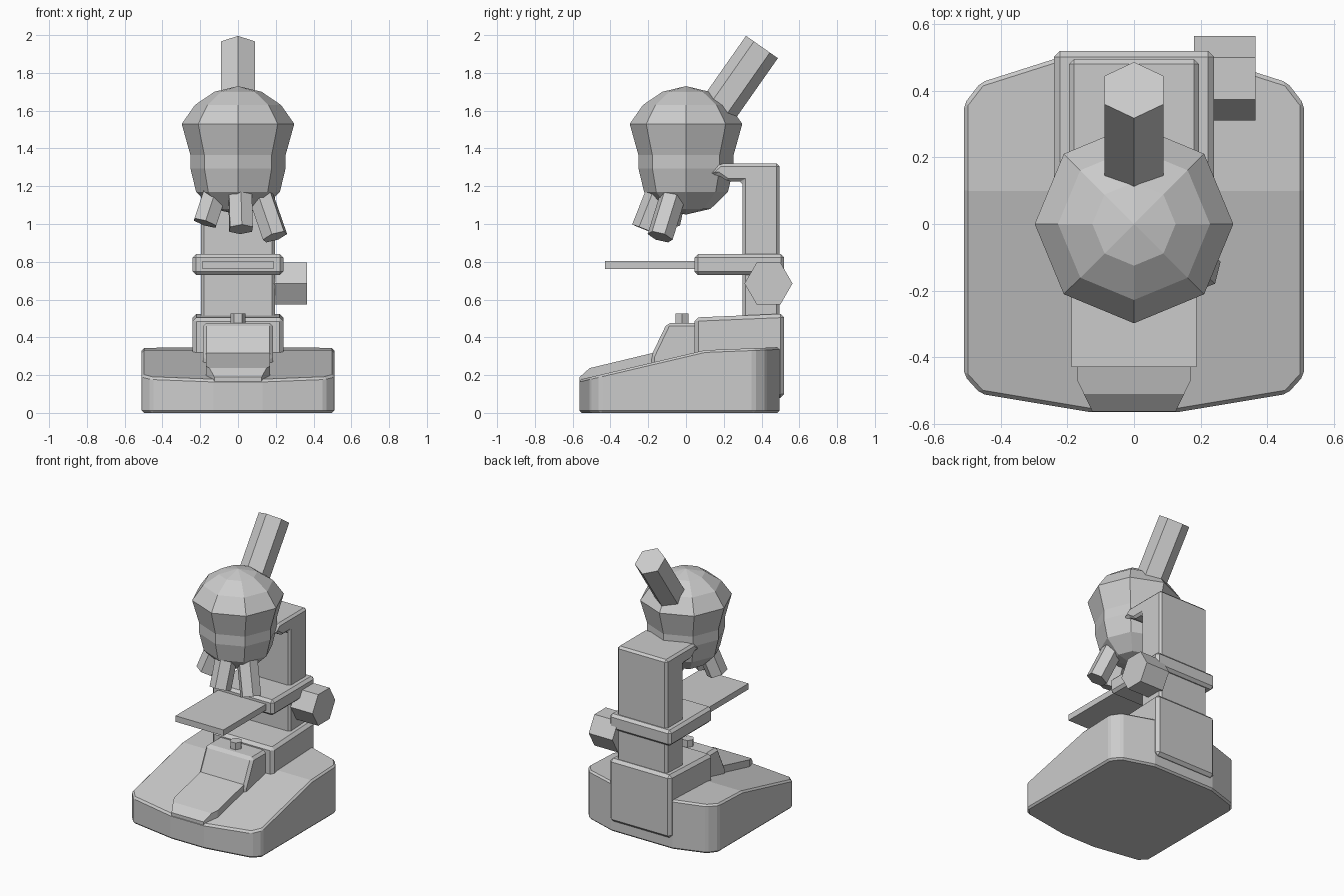
import bpy, bmesh
from math import radians
from mathutils import Vector, Matrix

if "Cube" in bpy.data.objects:
    bpy.data.objects.remove(bpy.data.objects["Cube"])


def finish(bm, name, bevel=0):
    bmesh.ops.recalc_face_normals(bm, faces=bm.faces)
    me = bpy.data.meshes.new(name)
    bm.to_mesh(me)
    bm.free()
    ob = bpy.data.objects.new(name, me)
    bpy.context.collection.objects.link(ob)
    if bevel:
        m = ob.modifiers.new("bevel", "BEVEL")
        m.width, m.segments = bevel, 1
        m.limit_method, m.angle_limit = "ANGLE", radians(25)
    return ob


def prism(points, offset):
    """Closed polygon of 3D points extruded along offset."""
    bm = bmesh.new()
    face = bm.faces.new([bm.verts.new(p) for p in points])
    r = bmesh.ops.extrude_face_region(bm, geom=[face], use_keep_orig=True)
    verts = [g for g in r["geom"] if isinstance(g, bmesh.types.BMVert)]
    bmesh.ops.translate(bm, verts=verts, vec=offset)
    return bm


def side_profile(name, pts, half, bevel=0):
    """Side outline in (y, z), extruded symmetrically across x."""
    return finish(prism([(-half, y, z) for y, z in pts], (2 * half, 0, 0)), name, bevel)


def cut_plan(name, half_plan, z0, cuts, bevel):
    """Mirrored plan outline, trimmed from above by planes (y, z, slope)."""
    plan = half_plan + [(-x, y) for x, y in reversed(half_plan)]
    bm = prism([(x, y, z0) for x, y in plan], (0, 0, 1))
    for y, z, slope in cuts:
        r = bmesh.ops.bisect_plane(bm, geom=bm.verts[:] + bm.edges[:] + bm.faces[:],
                                   plane_co=(0, y, z), plane_no=(0, -slope, 1), clear_outer=True)
        edges = [g for g in r["geom_cut"] if isinstance(g, bmesh.types.BMEdge)]
        bmesh.ops.contextual_create(bm, geom=edges)
    return finish(bm, name, bevel)


def hex_tube(name, a, b, radius, roll=0):
    """Hexagonal cylinder from a to b."""
    a, b = Vector(a), Vector(b)
    d = b - a
    bm = bmesh.new()
    bmesh.ops.create_cone(bm, cap_ends=True, segments=6, radius1=radius, radius2=radius,
                          depth=d.length,
                          matrix=Matrix.Translation((a + b) / 2)
                          @ d.to_track_quat("Z", "Y").to_matrix().to_4x4()
                          @ Matrix.Rotation(radians(roll), 4, "Z"))
    return finish(bm, name)


def box(y0, y1, z0, z1):
    return [(y0, z0), (y1, z0), (y1, z1), (y0, z1)]


# Sloped base and the raised tongue on its front
cut_plan("base", [(0.13, -0.565), (0.46, -0.51), (0.51, -0.455), (0.51, 0.36),
                  (0.46, 0.425), (0.24, 0.495)], 0,
         [(0.07, 0.325, 0.235), (0.1, 0.332, 0.04)], 0.012)
cut_plan("base_tongue", [(0.125, -0.563), (0.17, -0.47), (0.17, 0.0)], 0.1,
         [(-0.51, 0.237, 0.24), (-0.51, 0.237, 0.9)], 0)

# Lamp housing and lamp
side_profile("lamp_housing", [(-0.185, 0.2), (0.1, 0.2), (0.1, 0.477), (-0.1, 0.477),
                              (-0.185, 0.3)], 0.185, 0.018)
hex_tube("lamp", (0, -0.022, 0.46), (0, -0.022, 0.525), 0.04, 30)

# Column foot, column with overhanging arm, collar and stage
side_profile("column_foot", [(0.045, 0.2), (0.47, 0.08), (0.52, 0.08), (0.52, 0.525),
                             (0.045, 0.505)], 0.24, 0.02)
side_profile("column_arm", [(0.3, 0.45), (0.495, 0.45), (0.495, 1.32), (0.18, 1.32),
                            (0.11, 1.26), (0.17, 1.26), (0.22, 1.225), (0.3, 1.225)],
             0.195, 0.015)
side_profile("stage_collar", box(0.045, 0.52, 0.73, 0.84), 0.24, 0.018)
side_profile("stage", box(-0.43, 0.1, 0.763, 0.805), 0.187)

# Focus knob
hex_tube("focus_knob", (0.18, 0.437, 0.685), (0.365, 0.437, 0.685), 0.127, 0)
knob = bpy.data.objects["focus_knob"]
if max(v.co.y for v in knob.data.vertices) < 0.437 + 0.12:
    c = Vector((0, 0.437, 0.685))
    knob.data.transform(Matrix.Translation(c) @ Matrix.Rotation(radians(30), 4, "X")
                        @ Matrix.Translation(-c))

# Eight-sided head, spun from a half profile
bm = bmesh.new()
prof = [(0, 1.73), (0.125, 1.7), (0.228, 1.63), (0.298, 1.53), (0.252, 1.365),
        (0.252, 1.295), (0.222, 1.17), (0.13, 1.08), (0, 1.05)]
vs = [bm.verts.new((r, 0, z)) for r, z in prof]
es = [bm.edges.new(p) for p in zip(vs, vs[1:])]
bmesh.ops.spin(bm, geom=vs + es, cent=(0, 0, 0), axis=(0, 0, 1),
               angle=radians(360), steps=8)
bmesh.ops.remove_doubles(bm, verts=bm.verts, dist=0.001)
finish(bm, "head")

# Tilted eyepiece, with an edge facing forward
top = Vector((0, 0.402, 1.937))
axis = Vector((0, 0.574, 0.819))
eye = hex_tube("eyepiece", top - axis * 0.4, top, 0.103, 0)
if max(abs(v.co.x) for v in eye.data.vertices) > 0.095:
    eye.data.transform(Matrix.Translation(top) @ Matrix.Rotation(radians(30), 4, axis)
                       @ Matrix.Translation(-top))

# Three splayed objectives
for name, a, b in (("left", (-0.11, -0.06, 1.2), (-0.175, -0.1, 1.005)),
                   ("middle", (0.01, -0.13, 1.2), (0.016, -0.22, 0.972)),
                   ("right", (0.11, -0.06, 1.18), (0.196, -0.137, 0.932))):
    hex_tube(name + "_objective", a, b, 0.07)
